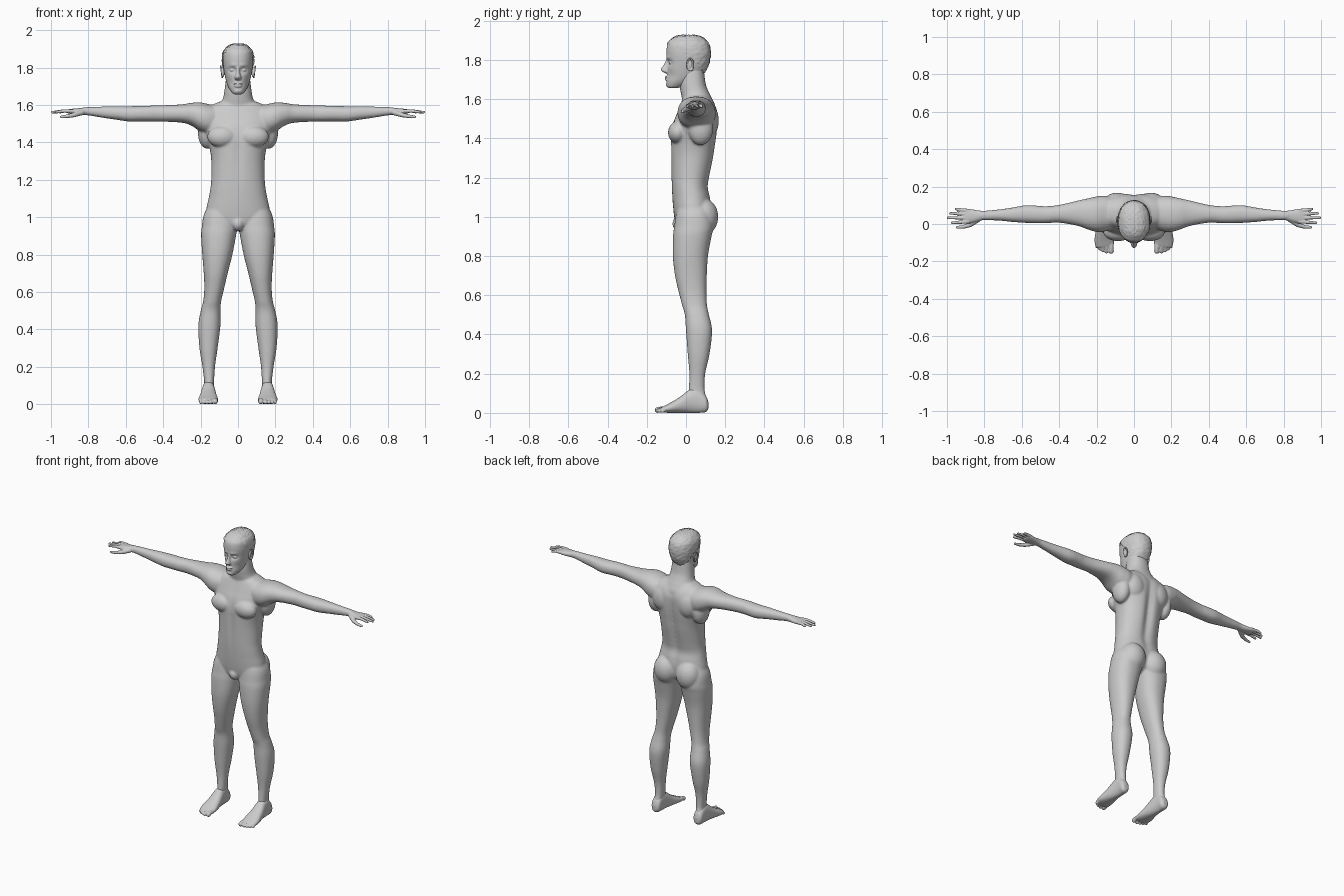
import bpy, bmesh, math, random
from mathutils import Matrix, Vector

random.seed(4)
GREY = bpy.data.materials.new("plain grey")
GREY.diffuse_color = (0.6, 0.6, 0.6, 1)


def catmull(p0, p1, p2, p3, t):
    return [0.5 * (2*b + (c - a)*t + (2*a - 5*b + 4*c - d)*t*t + (3*b - a - 3*c + d)*t**3)
            for a, b, c, d in zip(p0, p1, p2, p3)]


def loft(bm, axis, rings, shape=None, both=False, seg=64, sub=6):
    """Smooth skin over rings (position, a_min, a_max, b_min, b_max) along an axis."""
    k = [rings[0], *rings, rings[-1]]
    fine = [catmull(*k[i:i+4], j / sub) for i in range(len(rings) - 1) for j in range(sub)]
    fine.append(rings[-1])
    for side in ((1, -1) if both else (1,)):
        loops = []
        for t, a0, a1, b0, b1 in fine:
            loop = []
            for n in range(seg):
                c, s = math.cos(math.tau*n/seg), math.sin(math.tau*n/seg)
                a = (a0+a1)/2 + (a1-a0)/2 * math.copysign(abs(c)**0.9, c)
                b = (b0+b1)/2 + (b1-b0)/2 * math.copysign(abs(s)**0.9, s)
                co = Vector({'X': (t, a, b), 'Y': (a, t, b), 'Z': (a, b, t)}[axis])
                if shape:
                    shape(co)
                co.x *= side
                loop.append(bm.verts.new(co))
            loops.append(loop)
        for l1, l2 in zip(loops, loops[1:]):
            for n in range(seg):
                m = (n + 1) % seg
                bm.faces.new((l1[n], l1[m], l2[m], l2[n]))
        bm.faces.new(loops[0])
        bm.faces.new(loops[-1])


def blob(bm, c, r, both=True, tilt=0):
    for side in ((1, -1) if both else (1,)):
        m = (Matrix.Translation((c[0]*side, c[1], c[2])) @ Matrix.Rotation(tilt, 4, 'X')
             @ Matrix.Diagonal((*r, 1)))
        bmesh.ops.create_icosphere(bm, subdivisions=3, radius=1, matrix=m)


def chain(bm, pts):
    """Tapered round digit through points (x, y, z, radius)."""
    for p, q in zip(pts, pts[1:]):
        for i in range(9):
            v = [a + (b - a)*i/8 for a, b in zip(p, q)]
            blob(bm, v[:3], (v[3],)*3)


def finish(bm, name, voxel=None, smooth=0):
    bmesh.ops.recalc_face_normals(bm, faces=bm.faces)
    me = bpy.data.meshes.new(name)
    bm.to_mesh(me)
    bm.free()
    me.shade_smooth()
    me.materials.append(GREY)
    ob = bpy.data.objects.new(name, me)
    bpy.context.collection.objects.link(ob)
    if voxel:
        mod = ob.modifiers.new("fuse", 'REMESH')
        mod.mode, mod.voxel_size, mod.use_smooth_shade = 'VOXEL', voxel, True
        mod = ob.modifiers.new("soften", 'SMOOTH')
        mod.factor, mod.iterations = 0.5, smooth
    return ob


def bump(v, c, w):
    return math.exp(-((v - c)/w)**2)


# ---- body: torso, neck, arms and legs fused into one skin
def torso_shape(co):
    if co.y > 0.04:      # spine furrow
        co.y -= 0.02 * bump(co.x, 0, 0.028) * bump(co.z, 1.33, 0.24)
    else:                # breastbone and belly furrow
        co.y += 0.007 * bump(co.x, 0, 0.02) * bump(co.z, 1.35, 0.17)


bm = bmesh.new()
torso = [(0.93, .05, -.03, .07), (0.96, .11, -.052, .11), (1.0, .17, -.06, .125),
         (1.05, .168, -.066, .13), (1.1, .157, -.07, .125), (1.15, .148, -.073, .115),
         (1.2, .143, -.075, .122), (1.3, .143, -.077, .143), (1.36, .15, -.078, .152),
         (1.42, .166, -.078, .16), (1.48, .19, -.066, .164), (1.53, .2, -.046, .163),
         (1.57, .185, -.03, .15), (1.6, .14, -.018, .13), (1.62, .09, -.005, .115)]
loft(bm, 'Z', [(z, -x, x, f, b) for z, x, f, b in torso], torso_shape)
neck = [(1.5, .06, 0, .14), (1.56, .1, -.012, .15), (1.6, .095, -.02, .135),
        (1.64, .079, -.028, .115), (1.68, .072, -.032, .1), (1.76, .062, -.03, .09)]
loft(bm, 'Z', [(z, -x, x, f, b) for z, x, f, b in neck])
loft(bm, 'X', [(.08, -.01, .13, 1.46, 1.59), (.15, -.038, .15, 1.445, 1.603),
               (.2, -.042, .147, 1.458, 1.613), (.25, -.028, .136, 1.49, 1.611),
               (.3, -.01, .125, 1.505, 1.603), (.4, .007, .102, 1.511, 1.598),
               (.47, .004, .095, 1.512, 1.596), (.52, .004, .098, 1.512, 1.595),
               (.58, .006, .1, 1.511, 1.593), (.65, .011, .088, 1.521, 1.593),
               (.72, .018, .078, 1.531, 1.591), (.8, .021, .071, 1.544, 1.589),
               (.835, .02, .071, 1.546, 1.586)], both=True)
loft(bm, 'Z', [(.04, .128, .19, .02, .1), (.08, .13, .185, .012, .103),
               (.12, .128, .181, .014, .095), (.2, .123, .19, .017, .098),
               (.3, .109, .206, .009, .12), (.42, .094, .212, 0, .133),
               (.5, .094, .199, -.006, .117), (.55, .09, .186, -.02, .107),
               (.62, .074, .18, -.038, .104), (.7, .055, .183, -.056, .106),
               (.8, .03, .191, -.067, .112), (.9, .011, .197, -.066, .13),
               (.95, .004, .193, -.06, .14), (1.02, .004, .18, -.05, .13),
               (1.1, .02, .13, -.03, .1)], both=True)
blob(bm, (.083, .088, 1.0), (.082, .077, .095))                # buttocks
blob(bm, (.085, -.042, 1.43), (.08, .05, .058))                # chest muscles
blob(bm, (.165, .075, 1.455), (.05, .065, .09))                # side back muscles
blob(bm, (.09, .11, 1.49), (.075, .058, .09))                  # shoulder blades
blob(bm, (0, -.03, .965), (.035, .04, .04), both=False)        # groin
finish(bm, "body", 0.006, 8)


# ---- head with face
def face_shape(co):
    if co.y < -0.02:
        x = abs(co.x)
        co.y += 0.014 * bump(x, .03, .018) * bump(co.z, 1.785, .014)   # eye sockets
        co.y -= 0.005 * bump(x, .025, .025) * bump(co.z, 1.812, .01)   # brow
        co.y += 0.006 * bump(x, .045, .02) * bump(co.z, 1.72, .025)    # cheek hollow


bm = bmesh.new()
head = [(1.656, .018, -.085, -.05), (1.665, .032, -.097, -.015), (1.69, .049, -.099, .04),
        (1.72, .061, -.097, .08), (1.76, .071, -.096, .106), (1.8, .078, -.096, .118),
        (1.84, .081, -.1, .122), (1.88, .077, -.094, .115), (1.905, .06, -.074, .095),
        (1.92, .034, -.04, .06)]
loft(bm, 'Z', [(z, -x, x, f, b) for z, x, f, b in head], face_shape)
loft(bm, 'Z', [(1.732, -.012, .012, -.104, -.07), (1.74, -.018, .018, -.12, -.07),
               (1.752, -.016, .016, -.129, -.07), (1.775, -.01, .01, -.114, -.07),
               (1.805, -.009, .009, -.1, -.07)], seg=24)       # nose
blob(bm, (.03, -.076, 1.786), (.014, .012, .009))              # eyes
blob(bm, (0, -.096, 1.713), (.025, .013, .006), both=False)    # upper lip
blob(bm, (0, -.095, 1.7), (.021, .013, .007), both=False)      # lower lip
blob(bm, (0, -.088, 1.675), (.022, .014, .014), both=False)    # chin
finish(bm, "head", 0.0035, 3)

# ---- ears: rim round a hollow
bm = bmesh.new()
rim = []
for i in range(13):
    a = math.radians(-110 + i * 25)
    rim.append((.088 + .004*math.sin(a), .022 + .016*math.cos(a), 1.777 + .03*math.sin(a), .0045))
chain(bm, rim)
blob(bm, (.081, .018, 1.775), (.009, .016, .028), tilt=-0.15)
finish(bm, "ears", 0.0025, 2)

# ---- short cropped hair, cut along the hairline
bm = bmesh.new()
cap = [(z, -x - .005, x + .005, f - .004, b + .004) for z, x, f, b in head[3:-1]]
loft(bm, 'Z', cap + [(1.92, -.046, .046, -.055, .075), (1.928, -.02, .02, -.025, .04)])


def hairline(y):
    if y < -0.055:
        return 1.878
    if y < 0.0:
        return 1.878 - (y + 0.055) * 1.2
    return max(1.725, 1.812 - max(0, y - 0.03) * 1.5)


bmesh.ops.delete(bm, geom=[v for v in bm.verts if v.co.z < hairline(v.co.y)], context='VERTS')
mid = Vector((0, .012, 1.82))
for v in bm.verts:
    v.co += (v.co - mid).normalized() * random.uniform(-.002, .0025)
finish(bm, "hair")

# ---- hands
bm = bmesh.new()
loft(bm, 'X', [(.8, .023, .069, 1.547, 1.587), (.83, .016, .072, 1.546, 1.585),
               (.86, .008, .077, 1.547, 1.582), (.89, .004, .081, 1.55, 1.579),
               (.912, .008, .079, 1.556, 1.575)], both=True, seg=40)
for y0, y1, tip in ((.013, .006, .973), (.033, .033, .993), (.053, .057, .982), (.071, .08, .952)):
    chain(bm, [(.885, y0, 1.567, .0105), (.93, (y0 + y1)/2, 1.568, .0095), (tip, y1, 1.561, .007)])
chain(bm, [(.835, .024, 1.56, .015), (.875, -.004, 1.547, .0125),
           (.91, -.015, 1.54, .01), (.945, -.018, 1.536, .0075)])   # thumb
finish(bm, "hands", 0.003, 3)

# ---- feet
bm = bmesh.new()
loft(bm, 'Y', [(.114, .143, .173, .02, .055), (.1, .128, .188, .004, .09),
               (.06, .126, .19, 0, .125), (.02, .122, .194, 0, .12),
               (-.03, .114, .203, 0, .082), (-.08, .107, .211, 0, .052),
               (-.115, .109, .207, .002, .034), (-.125, .115, .2, .006, .028)], both=True, seg=40)
for x, tip, r in ((.122, -.145, .0145), (.147, -.147, .0105), (.166, -.141, .01),
                  (.183, -.132, .0095), (.199, -.12, .009)):
    chain(bm, [(x, -.1, .02, r), (x, tip + .02, .02, r * .9), (x, tip, r, r)])
finish(bm, "feet", 0.0035, 3)
